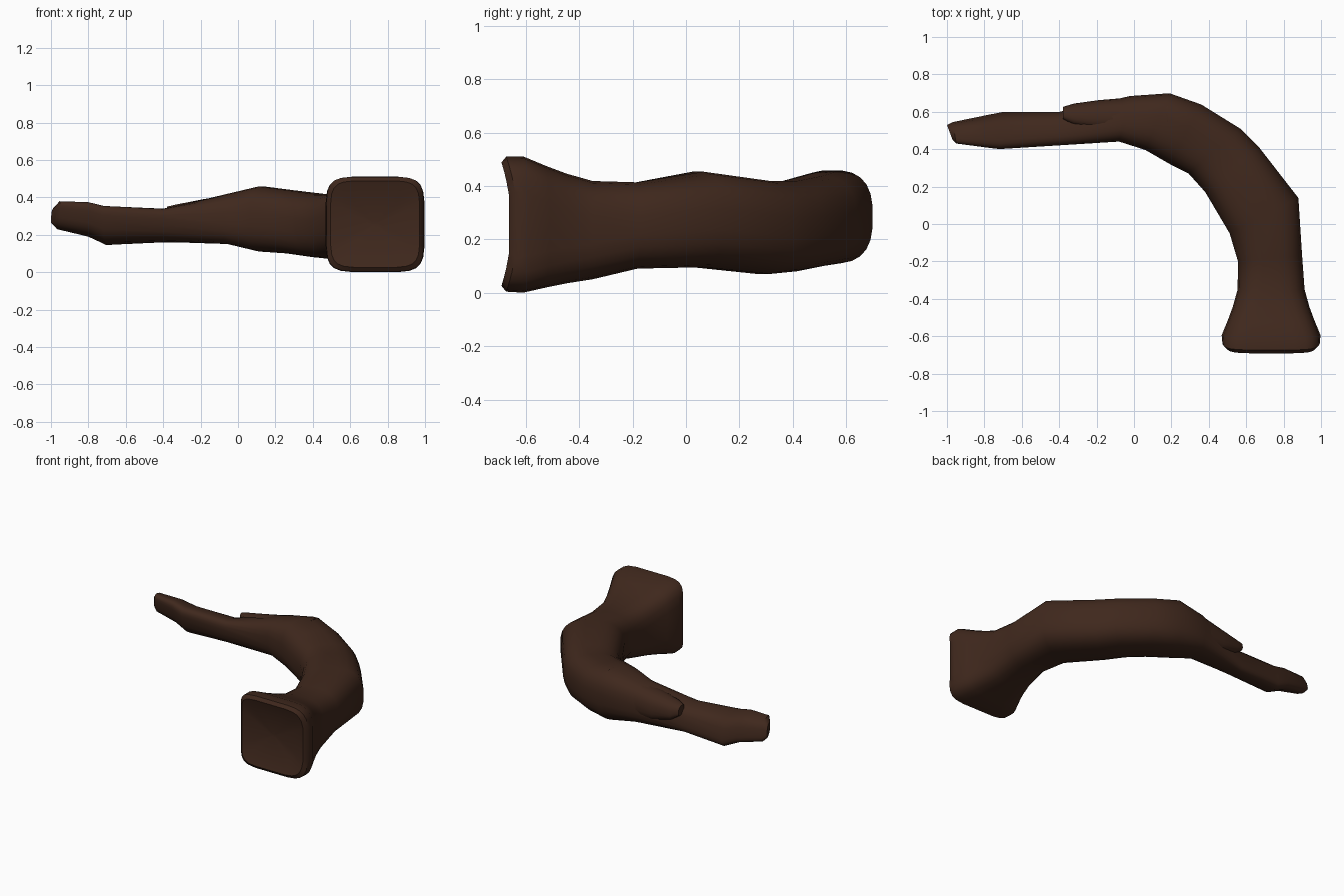
import bpy, bmesh, math

if "Cube" in bpy.data.objects:
    bpy.data.objects.remove(bpy.data.objects["Cube"])

SIDES = 24
mat = bpy.data.materials.new("dark_brown")
mat.diffuse_color = (0.05, 0.021, 0.012, 1)
mat.use_nodes = True
mat.node_tree.nodes["Principled BSDF"].inputs["Base Color"].default_value = mat.diffuse_color


def power(v, e):
    return math.copysign(abs(v) ** (2 / e), v)


def section(ox, oy, ix, iy, lo, hi, e=2.7, bow=0.0, scale=1.0):
    """Rounded cross-section between an outer and an inner plan point."""
    tilt = min(0.55, max(0, -ox))          # the tail is a slanted slab
    pts = []
    for i in range(SIDES):
        t = 2 * math.pi * (i + 0.5) / SIDES
        c = power(math.cos(t), e) * scale
        s = power(math.sin(t - tilt), e) * scale
        pts.append(((ox + ix) / 2 + (ox - ix) / 2 * c,
                    (oy + iy) / 2 + (oy - iy) / 2 * c - bow * s * s,
                    (lo + hi) / 2 + (hi - lo) / 2 * s))
    return pts


def loft(name, sections):
    bm = bmesh.new()
    rings = [[bm.verts.new(p) for p in s] for s in sections]
    for a, b in zip(rings, rings[1:]):
        for i in range(SIDES):
            j = (i + 1) % SIDES
            bm.faces.new((a[i], a[j], b[j], b[i]))
    for r in (rings[0], rings[-1]):
        bm.faces.new(r)
    bmesh.ops.recalc_face_normals(bm, faces=bm.faces)
    me = bpy.data.meshes.new(name)
    bm.to_mesh(me)
    bm.free()
    me.materials.append(mat)
    ob = bpy.data.objects.new(name, me)
    bpy.context.collection.objects.link(ob)
    bpy.ops.object.select_all(action='DESELECT')
    ob.select_set(True)
    bpy.context.view_layer.objects.active = ob
    bpy.ops.object.shade_smooth_by_angle(angle=math.radians(40))


# tail and bend: outer x, y, inner x, y, bottom, top
path = [
    (-1, .53, -.97, .45, .26, .35),
    (-.97, .545, -.95, .43, .23, .38),
    (-.8, .58, -.8, .41, .19, .375),
    (-.7, .6, -.72, .4, .145, .355),
    (-.4, .6, -.4, .42, .16, .34),
    (-.02, .685, -.08, .44, .15, .42),
    (.19, .7, .06, .395, .11, .46),
    (.36, .64, .19, .32, .1, .44),
    (.57, .51, .29, .27, .08, .42),
    (.67, .41, .38, .17, .07, .42),
    (.88, .14, .51, -.05, .095, .455),
    (.9, -.17, .555, -.2, .09, .415),
]
body = [section(*p) for p in path]

# shank flares into a square foot
for k in (0, .3, .6, 1):
    half, y = .18 + .085 * k, -.35 - .24 * k ** .8
    body.append(section(.733 + half, y, .733 - half, y, .05 * (1 - k),
                        .42 + .092 * k, 3.2 + 2 * k, .02 * k))
# rounded rim, then the hollowed end face
for y, scale in ((-.63, .985), (-.655, .9), (-.65, .6), (-.65, .05)):
    body.append(section(.998, y, .468, y, 0, .515, 5.5, .045, scale))
loft("curved_body", body)

# overlapping lobe on the upper outer side, with a blunt lip over the tail
lobe = []
for k in (.02, .12, .35, .7, 1):
    r = k ** .4
    x = -.39 + .57 * k
    lobe.append(section(x, .61 + .08 * r, x, .59 - .14 * r,
                        .32 - .17 * r, .345 + .09 * k + .02 * r, 2.4))
loft("overlapping_lobe", lobe)
